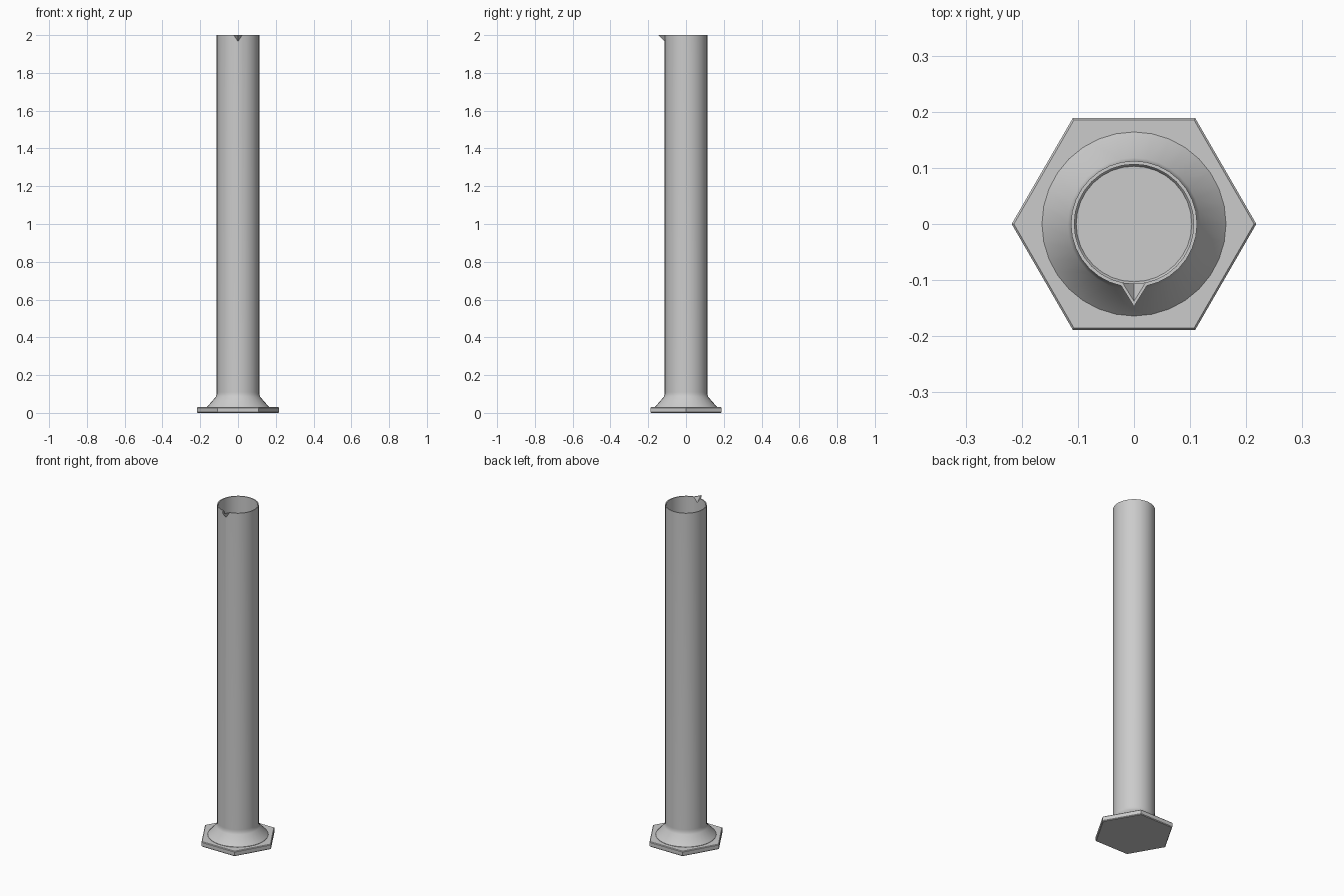
import bpy, bmesh
from math import radians, cos, sin, pi

if "Cube" in bpy.data.objects:
    bpy.data.objects.remove(bpy.data.objects["Cube"])

SIDES = 32


def new_object(name, bm):
    bmesh.ops.recalc_face_normals(bm, faces=bm.faces)
    mesh = bpy.data.meshes.new(name)
    bm.to_mesh(mesh)
    bm.free()
    ob = bpy.data.objects.new(name, mesh)
    bpy.context.collection.objects.link(ob)
    return ob


def stack(name, profile, sides):
    """Closed solid of rotation from (radius, height) pairs."""
    bm = bmesh.new()
    rings = [[bm.verts.new((r * cos(2 * pi * i / sides), r * sin(2 * pi * i / sides), z))
              for i in range(sides)] for r, z in profile]
    for a, b in zip(rings, rings[1:]):
        for i in range(sides):
            j = (i + 1) % sides
            bm.faces.new((a[i], a[j], b[j], b[i]))
    bm.faces.new(rings[0])
    bm.faces.new(rings[-1])
    return new_object(name, bm)


def spout_wedge(name, tip_y, top, back=-0.09):
    """V-shaped wedge with its tip towards -y."""
    d = back - tip_y
    bm = bmesh.new()
    v = [bm.verts.new(p) for p in ((-0.62 * d, back, top), (0.62 * d, back, top),
                                   (0, tip_y, top), (0, back, top - 0.97 * d))]
    for f in ((0, 1, 2), (0, 1, 3), (1, 2, 3), (2, 0, 3)):
        bm.faces.new([v[i] for i in f])
    return new_object(name, bm)


def boolean(ob, tool, operation):
    mod = ob.modifiers.new(operation, 'BOOLEAN')
    mod.operation, mod.object, mod.solver = operation, tool, 'EXACT'
    bpy.context.view_layer.objects.active = ob
    bpy.ops.object.modifier_apply(modifier=mod.name)
    bpy.data.objects.remove(tool)


# Hexagonal foot with slightly eased edges
stack("hex_base", [(0.214, 0), (0.218, 0.004), (0.218, 0.026), (0.214, 0.03)], 6)

# Tube with flared collar
tube = stack("cylinder_tube", [(0.164, 0.029), (0.164, 0.032), (0.118, 0.084),
                               (0.113, 0.098), (0.1125, 0.11), (0.1125, 2)], SIDES)

# Pouring spout and hollow inside
boolean(tube, spout_wedge("spout", -0.147, 2), 'UNION')
boolean(tube, stack("bore", [(0.103, 0.04), (0.1065, 0.046), (0.1065, 2.02)], SIDES), 'DIFFERENCE')
boolean(tube, spout_wedge("spout_channel", -0.148, 2.01), 'DIFFERENCE')

bpy.ops.object.select_all(action='DESELECT')
tube.select_set(True)
bpy.context.view_layer.objects.active = tube
bpy.ops.object.shade_smooth_by_angle(angle=radians(30))
